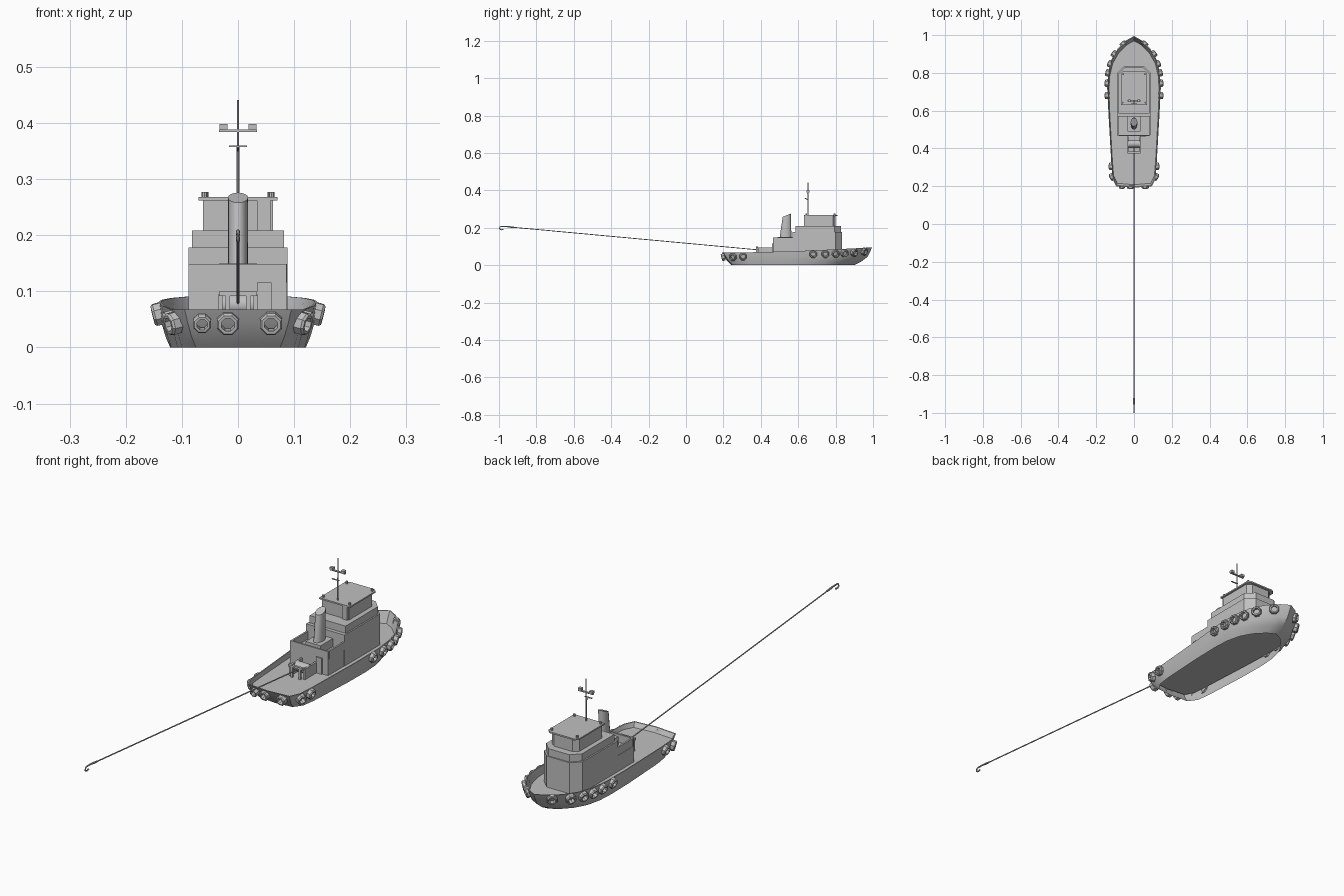
import bpy, bmesh, math
from mathutils import Vector

if "Cube" in bpy.data.objects:
    bpy.data.objects.remove(bpy.data.objects["Cube"])

grey = bpy.data.materials.new("plain_grey")
grey.use_nodes = True
grey.diffuse_color = (0.53, 0.53, 0.53, 1)
grey.node_tree.nodes["Principled BSDF"].inputs["Base Color"].default_value = (0.53, 0.53, 0.53, 1)


def finish(name, bm, smooth=False):
    bmesh.ops.recalc_face_normals(bm, faces=bm.faces)
    mesh = bpy.data.meshes.new(name)
    bm.to_mesh(mesh)
    bm.free()
    ob = bpy.data.objects.new(name, mesh)
    bpy.context.collection.objects.link(ob)
    mesh.materials.append(grey)
    if smooth:
        bpy.ops.object.select_all(action='DESELECT')
        ob.select_set(True)
        bpy.context.view_layer.objects.active = ob
        bpy.ops.object.shade_smooth_by_angle(angle=math.radians(35))
    return ob


def loft(name, rings, smooth=False, open_start=False):
    """Skin a stack of closed rings and cap the ends."""
    bm = bmesh.new()
    loops = [[bm.verts.new(p) for p in ring] for ring in rings]
    n = len(loops[0])
    for a, b in zip(loops, loops[1:]):
        for i in range(n):
            j = (i + 1) % n
            bm.faces.new((a[i], a[j], b[j], b[i]))
    if not open_start:
        bm.faces.new(loops[0])
    bm.faces.new(loops[-1])
    return finish(name, bm, smooth)


def box(name, x0, x1, y0, y1, z0, z1):
    plan = [(x0, y0), (x1, y0), (x1, y1), (x0, y1)]
    return loft(name, [[(x, y, z) for x, y in plan] for z in (z0, z1)])


def cabin(name, half, y0, y1, z0, z1, cut_x, cut_y):
    """Block with chamfered forward corners."""
    side = [(half, y0), (half, y1 - cut_y), (half - cut_x, y1)]
    plan = side + [(-x, y) for x, y in reversed(side)]
    return loft(name, [[(x, y, z) for x, y in plan] for z in (z0, z1)])


def tube(name, points, radius, sides=8):
    """Round bar along a path."""
    rings = []
    for i, p in enumerate(points):
        d = Vector(points[min(i + 1, len(points) - 1)]) - Vector(points[max(i - 1, 0)])
        q = d.to_track_quat('Z', 'Y')
        rings.append([Vector(p) + q @ Vector((radius * math.cos(a), radius * math.sin(a), 0))
                      for a in (math.tau * k / sides for k in range(sides))])
    return loft(name, rings, True)


# Hull shell, open underneath, with bulwark and deck
top = [(0, .995), (.04, .973), (.085, .93), (.12, .87), (.137, .8), (.142, .72),
       (.135, .58), (.12, .32), (.114, .24), (.095, .2), (0, .192)]
low = [(0, .9), (.035, .882), (.075, .84), (.103, .79), (.117, .73), (.121, .66),
       (.119, .54), (.108, .34), (.1, .285), (.075, .25), (0, .242)]


def sheer(y):
    return .068 + .027 * max(0, (y - .4) / .6) ** 1.2


def ring(t, z=None, inset=0):
    half = []
    for (ax, ay), (bx, by) in zip(low, top):
        x, y = ax + (bx - ax) * t, ay + (by - ay) * t
        height = sheer(by) if z is None else z
        half.append((x * (1 - inset), .6 + (y - .6) * (1 - inset * .4), height))
    return half + [(-x, y, z) for x, y, z in reversed(half[1:-1])]


loft("hull", [ring(0, 0), ring(.4, .02), ring(.75, .045), ring(1),
              ring(1, None, .03), ring(.78, .05, .03)], True, True)


# Tyre fenders hung round the rail
def tyre(name, x, y, z, angle, r):
    bm = bmesh.new()
    section = [(r, -.008), (r, .007), (r * .85, .011), (r * .6, .011), (r * .6, -.008)]
    out = Vector((math.cos(angle), math.sin(angle), -.25)).normalized()
    side = Vector((-math.sin(angle), math.cos(angle), 0))
    up = out.cross(side)
    loops = []
    for k in range(8):
        a = math.tau * (k + .5) / 8
        loops.append([bm.verts.new(Vector((x, y, z)) + out * d
                      + (side * math.cos(a) + up * math.sin(a)) * s)
                      for s, d in section])
    for k in range(8):
        a, b = loops[k], loops[(k + 1) % 8]
        for i in range(5):
            j = (i + 1) % 5
            bm.faces.new((a[i], a[j], b[j], b[i]))
    finish(name, bm)


spots = [(.115, .25, .043, -25), (.12, .305, .046, 0), (.141, .68, .059, 0),
         (.141, .745, .06, 4), (.137, .8, .061, 15), (.126, .848, .063, 26),
         (.104, .9, .067, 38), (.055, .953, .073, 52)]
for i, (x, y, z, deg) in enumerate(spots):
    tyre(f"left_tyre_{i}", x, y, z, math.radians(deg), .021)
    tyre(f"right_tyre_{i}", -x, y, z, math.radians(180 - deg), .021)
for i, (x, r) in enumerate([(-.064, .017), (-.018, .021), (.059, .021)]):
    tyre(f"stern_tyre_{i}", x, .2, .043, -math.pi / 2, r)

# Deckhouse, with a walled aft platform
cabin("deckhouse", .088, .57, .835, .05, .178, .036, .035)
cabin("upper_deckhouse", .082, .585, .83, .178, .208, .034, .035)
box("aft_platform", -.088, .086, .465, .57, .05, .116)
box("aft_wall", -.088, .086, .465, .472, .116, .149)
for name, s in (("left", 1), ("right", -1)):
    a, b = sorted((s * .08, s * .087))
    box(name + "_platform_wall", a, b, .472, .57, .116, .149)
box("funnel_base", -.034, .034, .49, .57, .116, .15)
box("aft_door", .034, .06, .46, .465, .05, .116)

# Wheelhouse with roof, door and corner lamps
cabin("wheelhouse", .062, .637, .8, .208, .263, .02, .015)
cabin("wheelhouse_roof", .07, .63, .81, .262, .268, .015, .012)
box("wheelhouse_door", .034, .058, .63, .637, .208, .262)
for i, (x, y) in enumerate([(.06, .643), (-.06, .643), (.058, .793), (-.058, .793)]):
    tube(f"roof_lamp_{i}", [(x, y, .266), (x, y, .277)], .005)

# Raked funnel
rings = []
for z0, slope, y, ry in ((.116, 0, .53, .034), (.267, .009, .539, .022)):
    rings.append([(.018 * math.cos(a), y + ry * math.sin(a), z0 + slope * math.sin(a))
                  for a in (math.tau * k / 16 for k in range(16))])
loft("funnel", rings, True)

# Mast, crossbar and lights
tube("mast_lower", [(0, .652, .266), (0, .652, .36)], .003)
tube("mast_upper", [(0, .652, .36), (0, .652, .441)], .002)
box("mast_crossbar", -.034, .034, .648, .656, .384, .388)
for x in (-.026, .026):
    box("mast_light", x - .007, x + .007, .645, .659, .388, .398)
box("radar_bar", -.016, .016, .634, .639, .357, .36)
tube("radar_bracket", [(0, .652, .35), (0, .636, .358)], .002)

# Towing winch
tube("winch_drum", [(-.03, .425, .076), (.03, .425, .076)], .02, 12)
for x in (-.032, .032):
    box("winch_cheek", x - .004, x + .004, .385, .462, .05, .094)
for x in (-.018, .018):
    box("tow_post", x - .004, x + .004, .375, .383, .05, .1)
box("tow_bar", -.034, .034, .374, .384, .092, .1)

# Tow rope and end hook
tube("tow_rope", [(0, .405, .08), (0, -.93, .203)], .0025, 6)
tube("rope_socket", [(0, -.92, .202), (0, -.955, .206)], .004)
hook = [(0, -.95, .206), (0, -.975, .207)]
hook += [(0, -.985 - .012 * math.sin(a), .198 + .009 * math.cos(a))
         for a in (math.pi * k / 6 for k in range(7))]
hook.append((0, -.975, .192))
tube("tow_hook", hook, .0032, 6)
